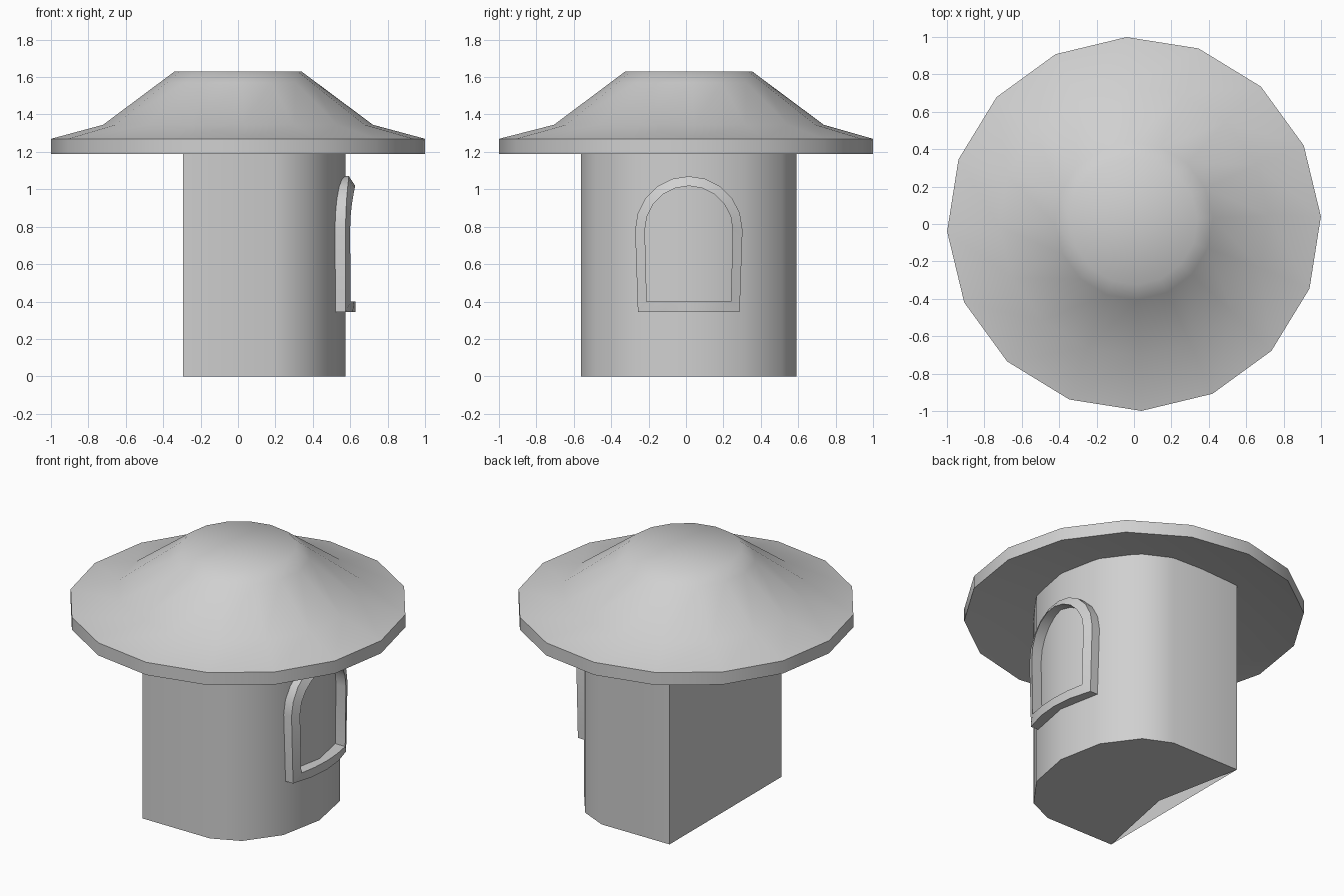
import bpy, bmesh
from math import sin, cos, pi, radians

cube = bpy.data.objects.get("Cube")
if cube:
    bpy.data.objects.remove(cube, do_unlink=True)

GREY = (0.63, 0.63, 0.63, 1.0)
grey = bpy.data.materials.new("plain grey")
grey.use_nodes = True
grey.diffuse_color = GREY
grey.node_tree.nodes["Principled BSDF"].inputs["Base Color"].default_value = GREY

CY = 0.015          # shared depth centre of the tower


def finish(name, bm):
    """Turn a bmesh into a smooth object with sharp corners kept."""
    bmesh.ops.recalc_face_normals(bm, faces=bm.faces)
    mesh = bpy.data.meshes.new(name)
    bm.to_mesh(mesh)
    bm.free()
    mesh.materials.append(grey)
    ob = bpy.data.objects.new(name, mesh)
    bpy.context.collection.objects.link(ob)
    bpy.ops.object.select_all(action='DESELECT')
    ob.select_set(True)
    bpy.context.view_layer.objects.active = ob
    bpy.ops.object.shade_smooth_by_angle(angle=radians(45))
    return ob


def bridge(bm, a, b):
    """Join two closed rings of vertices with quads."""
    n = len(a)
    for i in range(n):
        j = (i + 1) % n
        bm.faces.new((a[i], a[j], b[j], b[i]))


# Roof: sixteen-sided rings, from the hollowed underside over the eave to the crown
PROFILE = ((0.5, 1.276, CY), (1, 1.188, 0), (1, 1.27, 0),
           (0.722, 1.345, CY), (0.42, 1.57, CY), (0.34, 1.63, CY))
bm = bmesh.new()
angles = [radians(2.3) + k * pi / 8 for k in range(16)]
rings = [[bm.verts.new((r * cos(a), cy + r * sin(a), z)) for a in angles]
         for r, z, cy in PROFILE]
for low, high in zip(rings, rings[1:]):
    bridge(bm, low, high)
bm.faces.new(rings[0])
peak = bm.verts.new((0, CY, 1.63))
for i, v in enumerate(rings[-1]):
    bm.faces.new((rings[-1][i - 1], v, peak))
finish("roof", bm)

# Tower body: flat back wall, rounded front, notch in the floor by the back wall
half = [(-0.295, 0.575), (0.192, 0.576), (0.366, 0.497), (0.518, 0.29)]
outline = [(x, CY - y) for x, y in half] + [(0.574, CY)]
outline += [(x, CY + y) for x, y in reversed(half)]
bm = bmesh.new()
floor = [bm.verts.new((x, y, 0)) for x, y in outline]
top = [bm.verts.new((x, y, 1.285)) for x, y in outline]
bridge(bm, floor, top)
bm.faces.new(top)
bm.faces.new(floor + [bm.verts.new((-0.18, CY, 0))])
finish("tower_body", bm)


# Window frame: arched band that follows the curve of the tower
def arch(radius, foot, sill):
    spring = 0.783
    pts = [(radius * cos(k * pi / 10), spring + radius * sin(k * pi / 10)) for k in range(11)]
    pts += [(foot * t, sill) for t in (-1, -0.5, 0, 0.5, 1)]
    return pts


def back(y, z):
    return 0.54 - 0.7 * y * y


def outer_front(y, z):
    """The arch is bevelled back at its crown, the sill stands proud."""
    return 0.593 - 0.22 * y * y if z > 0.5 else 0.627 - 0.7 * y * y


def inner_front(y, z):
    return 0.627 - 0.5 * y * y


outer = arch(0.287, 0.272, 0.343)
inner = arch(0.235, 0.225, 0.40)
bm = bmesh.new()
loops = [[bm.verts.new((depth(y, z), CY + y, z)) for y, z in pts] for pts, depth in
         ((outer, back), (outer, outer_front), (inner, inner_front), (inner, back))]
for k in range(4):
    bridge(bm, loops[k], loops[(k + 1) % 4])
finish("window_frame", bm)
